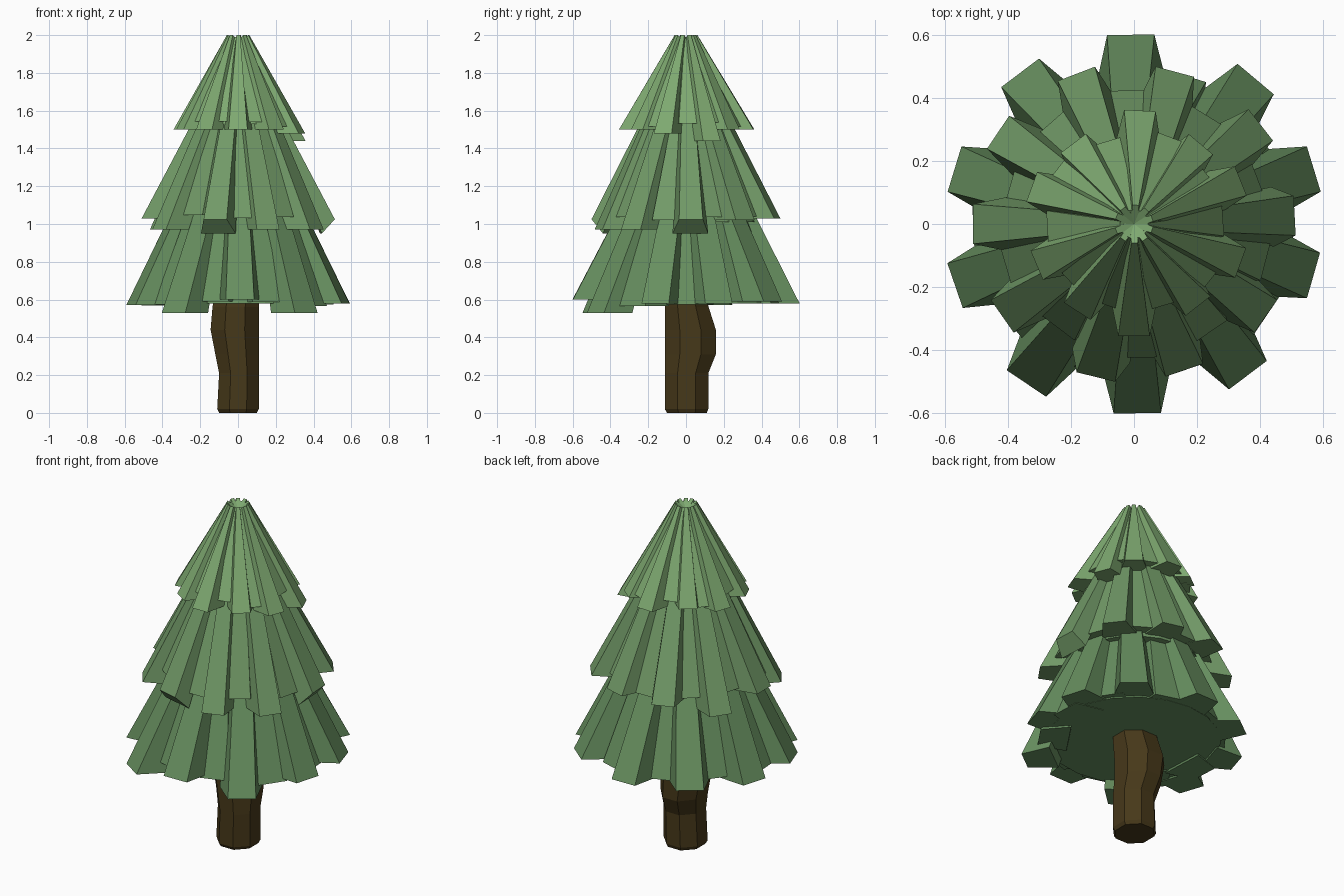
import bpy, bmesh, math, random
from mathutils import Vector

if "Cube" in bpy.data.objects:
    bpy.data.objects.remove(bpy.data.objects["Cube"])

random.seed(4)


def material(name, rgb):
    m = bpy.data.materials.new(name)
    m.diffuse_color = (*rgb, 1)
    m.use_nodes = True
    m.node_tree.nodes["Principled BSDF"].inputs["Base Color"].default_value = m.diffuse_color
    return m


def finish(bm, name, mat):
    bmesh.ops.recalc_face_normals(bm, faces=bm.faces)
    me = bpy.data.meshes.new(name)
    bm.to_mesh(me)
    bm.free()
    ob = bpy.data.objects.new(name, me)
    bpy.context.collection.objects.link(ob)
    me.materials.append(mat)


def loft(bm, rings):
    """Closed skin through rings of equal length."""
    vs = [[bm.verts.new(p) for p in r] for r in rings]
    n = len(vs[0])
    for a, b in zip(vs, vs[1:]):
        for i in range(n):
            j = (i + 1) % n
            bm.faces.new((a[i], a[j], b[j], b[i]))
    bm.faces.new(vs[0][::-1])
    bm.faces.new(vs[-1])


def blade(bm, angle, low, high, depth, drop, twist):
    """Tapered slab with flared sides; low and high are (radius, z, half width)."""
    rings = []
    for (r, z, w), ang, d, dz, flare in ((low, angle, depth, drop, 1.5),
                                         (high, angle + twist, min(high[0], 0.06), 0.04, 1.3)):
        a = math.radians(ang)
        out, side = Vector((math.cos(a), math.sin(a), 0)), Vector((-math.sin(a), math.cos(a), 0))
        top, inner = Vector((0, 0, z)), Vector((0, 0, z - dz))
        rings.append([out * r - side * w + top, out * r + side * w + top,
                      out * (r - d) + side * w * flare + inner,
                      out * (r - d) - side * w * flare + inner])
    loft(bm, rings)


def circle(r, z, n=20):
    return [(r * math.cos(i * math.tau / n), r * math.sin(i * math.tau / n), z) for i in range(n)]


def tier(name, mat, core, blades, width, high, depth, short):
    """Cone core, long blades, and shorter blades filling each gap."""
    bm = bmesh.new()
    loft(bm, [circle(*core[0]), circle(*core[1])])
    for i, (ang, r, z, drop) in enumerate(blades):
        d = 0.07 if drop else depth
        blade(bm, ang, (r, z, width), high, d, drop, random.uniform(-5, 5))
        nxt = blades[(i + 1) % len(blades)][0]
        mid = ang + ((nxt - ang) % 360) / 2
        k = random.uniform(-0.015, 0.015)
        blade(bm, mid + random.uniform(-3, 3),
              (short[0] + k, short[1] - k, width * 1.15),
              (high[0] - 0.015, high[1] - 0.01, high[2]), depth, 0, random.uniform(-8, 8))
    finish(bm, name, mat)


# Foliage tiers, bottom to top: blades are (angle, radius, z, end thickness)
tier("lower_branches", material("green_low", (0.135, 0.275, 0.115)),
     [(0.465, 0.578), (0.18, 1.25)],
     [(17, .596, .58, 0), (50, .60, .59, 0), (91, .60, .58, 0), (127, .60, .58, 0),
      (163, .595, .57, 0), (199, .60, .57, 0), (236, .61, .53, 0), (271, .60, .60, 0),
      (307, .60, .53, 0), (344, .592, .58, 0)],
     0.075, (0.255, 1.26, 0.045), 0.16, (0.50, 0.577))
tier("middle_branches", material("green_mid", (0.165, 0.32, 0.135)),
     [(0.37, 1.01), (0.08, 1.72)],
     [(3, .51, 1.025, .075), (38, .51, 1.02, 0), (75, .50, 1.03, 0), (111, .51, 1.03, 0),
      (146, .52, .97, 0), (180, .51, 1.03, 0), (215, .51, .97, 0), (256, .50, 1.025, .075),
      (289, .49, .97, 0), (325, .51, .97, 0)],
     0.063, (0.15, 1.71, 0.03), 0.15, (0.42, 1.035))
tier("upper_branches", material("green_high", (0.21, 0.40, 0.165)),
     [(0.25, 1.53), (0.01, 1.94)],
     [(22, .365, 1.44, 0), (50, .33, 1.50, 0), (87, .36, 1.50, 0), (127, .32, 1.52, 0),
      (160, .345, 1.50, 0), (203, .335, 1.50, 0), (237, .33, 1.50, 0), (270, .355, 1.50, 0),
      (308, .33, 1.50, 0), (340, .36, 1.48, 0)],
     0.05, (0.06, 2.0, 0.01), 0.12, (0.285, 1.53))

# Crooked trunk: each ring is (z, x min, x max, y min, y max)
bm = bmesh.new()
rings = []
for z, x0, x1, y0, y1 in [(0, -.10, .10, -.10, .11), (.02, -.11, .11, -.112, .118),
                          (.21, -.10, .11, -.112, .118), (.31, -.12, .11, -.112, .158),
                          (.44, -.145, .11, -.112, .158), (.56, -.135, .11, -.112, .12),
                          (.66, -.12, .11, -.10, .09)]:
    ring = []
    for i in range(8):
        a = math.radians(22.5 + 45 * i)
        u, v = math.cos(a) / math.cos(math.pi / 8), math.sin(a) / math.cos(math.pi / 8)
        ring.append(((x0 + x1) / 2 + u * (x1 - x0) / 2, (y0 + y1) / 2 + v * (y1 - y0) / 2, z))
    rings.append(ring)
loft(bm, rings)
finish(bm, "trunk", material("bark", (0.062, 0.04, 0.01)))
